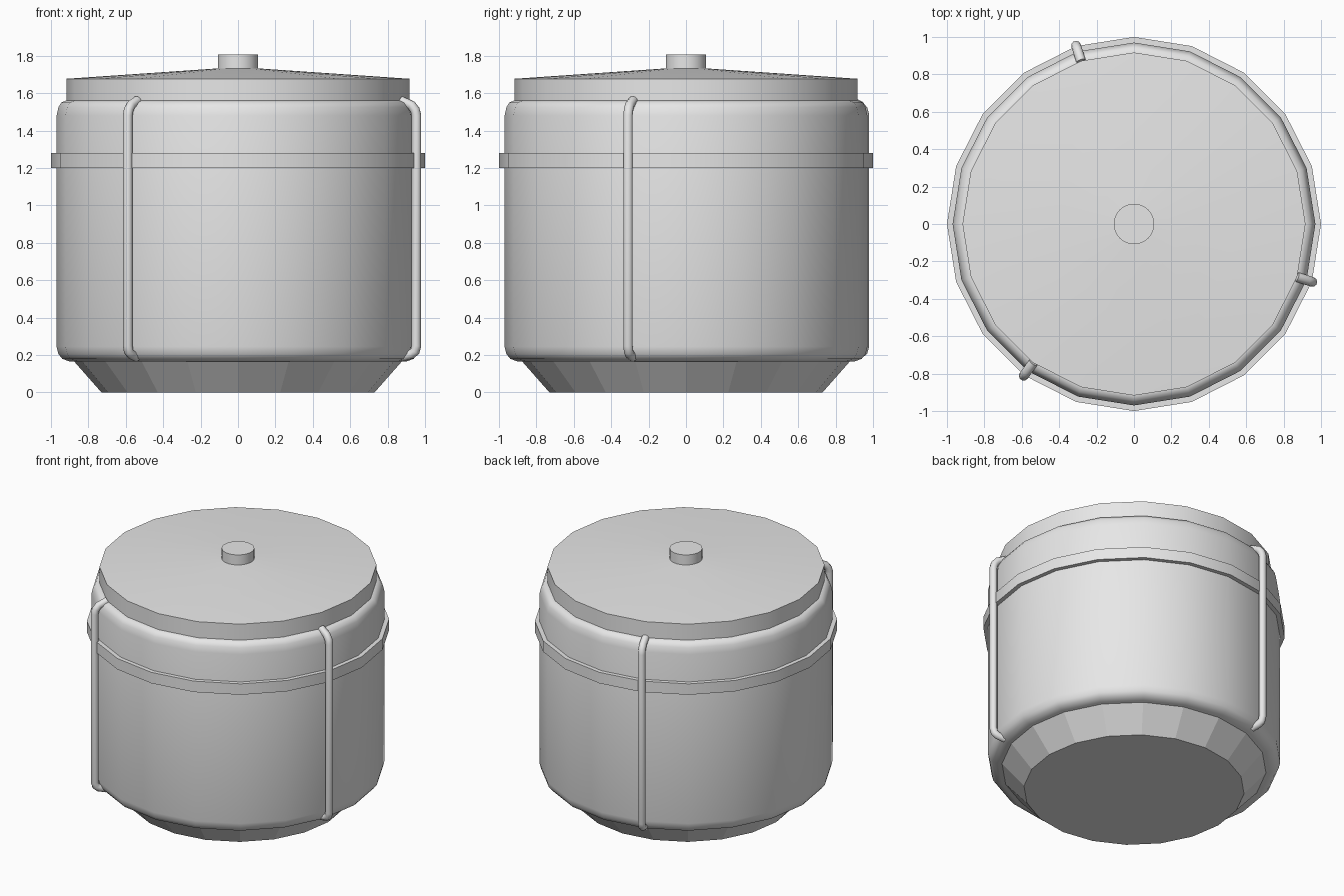
import bpy, bmesh, math
from math import cos, sin, radians

cube = bpy.data.objects.get("Cube")
if cube:
    bpy.data.objects.remove(cube, do_unlink=True)

grey = bpy.data.materials.new("plain grey")
grey.use_nodes = True
grey.diffuse_color = (0.8, 0.8, 0.8, 1)
grey.node_tree.nodes["Principled BSDF"].inputs["Base Color"].default_value = (0.8, 0.8, 0.8, 1)


def lathe(name, profile, sides=20, smooth_angle=40):
    """Closed turned solid from (radius, height) points, bottom to top."""
    bm = bmesh.new()
    rings = []
    for r, z in profile:
        rings.append([bm.verts.new((r * cos(math.tau * i / sides),
                                    r * sin(math.tau * i / sides), z))
                      for i in range(sides)])
    for low, high in zip(rings, rings[1:]):
        for i in range(sides):
            j = (i + 1) % sides
            bm.faces.new((low[i], low[j], high[j], high[i]))
    bm.faces.new(rings[0][::-1])
    bm.faces.new(rings[-1])
    mesh = bpy.data.meshes.new(name)
    bm.to_mesh(mesh)
    bm.free()
    mesh.materials.append(grey)
    if smooth_angle:
        mesh.shade_smooth()
        mesh.set_sharp_from_angle(angle=radians(smooth_angle))
    obj = bpy.data.objects.new(name, mesh)
    bpy.context.collection.objects.link(obj)
    return obj


def strap(name, degrees):
    """Round rod running up the wall, its ends bent in towards the body."""
    path = [(0.92, 0.19), (0.975, 0.205), (0.995, 0.22), (1.003, 0.25),
            (1.003, 1.48), (0.995, 1.51), (0.975, 1.535), (0.915, 1.56)]
    a = radians(degrees)
    curve = bpy.data.curves.new(name, "CURVE")
    curve.dimensions = "3D"
    curve.bevel_depth = 0.026
    curve.bevel_resolution = 3
    curve.use_fill_caps = True
    spline = curve.splines.new("POLY")
    spline.points.add(len(path) - 1)
    for point, (r, z) in zip(spline.points, path):
        point.co = (r * cos(a), r * sin(a), z, 1)
    spline.use_smooth = True
    curve.materials.append(grey)
    bpy.context.collection.objects.link(bpy.data.objects.new(name, curve))


# Faceted tapered foot
lathe("base", [(0.73, 0), (0.88, 0.17)], smooth_angle=0)

# Pot wall with rounded shoulders
lathe("body", [(0.90, 0.165), (0.94, 0.18), (0.96, 0.205), (0.97, 0.245),
               (0.97, 1.48), (0.96, 1.525), (0.945, 1.55), (0.92, 1.56)])

# Raised ring around the wall
lathe("band", [(1.0, 1.2), (1.0, 1.28)])

# Shallow conical lid and its knob
lathe("lid", [(0.917, 1.555), (0.917, 1.677), (0.1, 1.733)])
lathe("knob", [(0.108, 1.72), (0.108, 1.806)], sides=32)

# Three rods spaced around the wall
for name, degrees in (("right_strap", 234), ("left_strap", 342), ("back_strap", 108)):
    strap(name, degrees)
